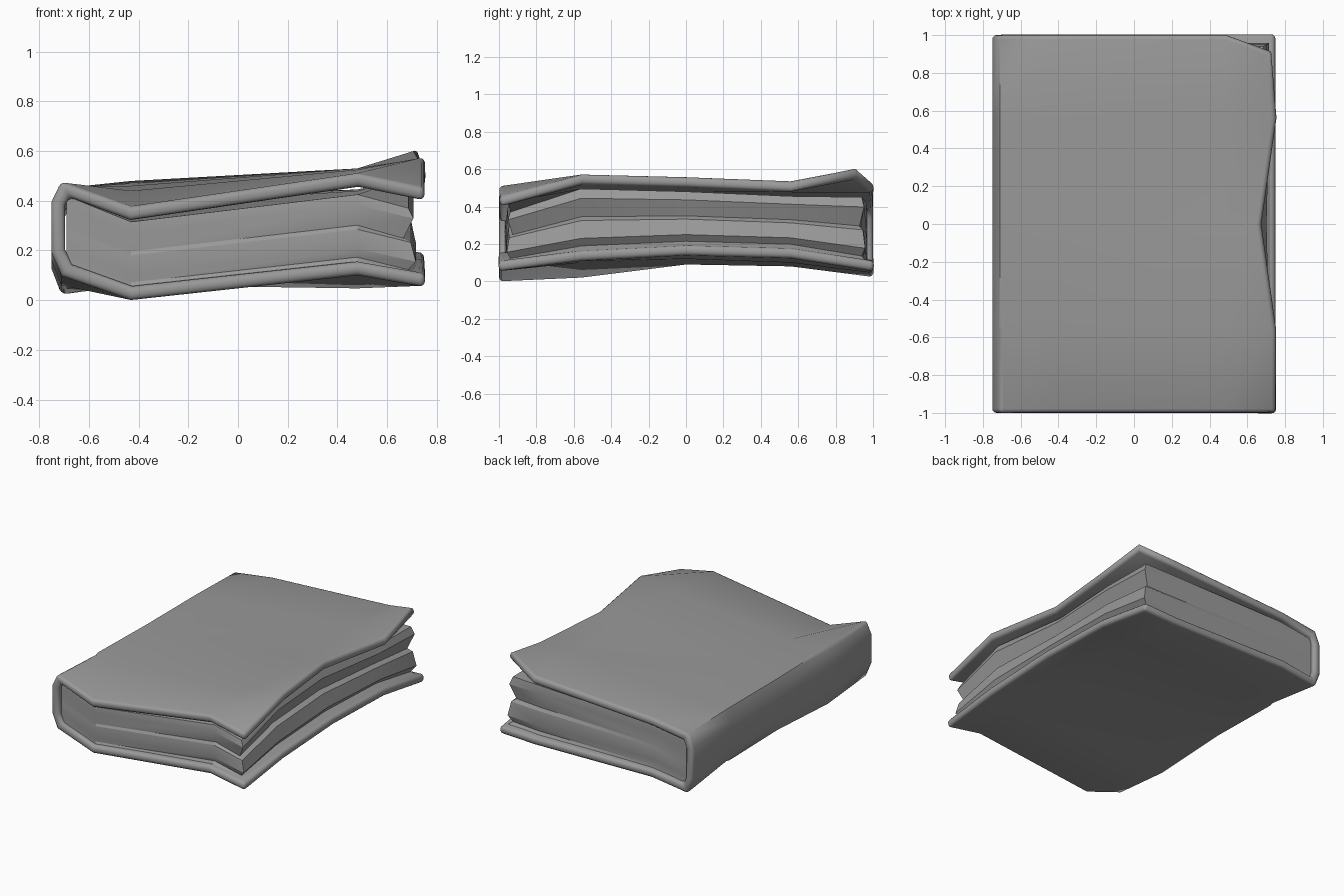
import bpy, bmesh
from math import radians

cube = bpy.data.objects.get("Cube")
if cube:
    bpy.data.objects.remove(cube, do_unlink=True)


def material(name, rgb):
    m = bpy.data.materials.new(name)
    m.use_nodes = True
    m.diffuse_color = (*rgb, 1)
    m.node_tree.nodes["Principled BSDF"].inputs["Base Color"].default_value = (*rgb, 1)
    return m


grey = material("worn grey", (0.32, 0.32, 0.32))


def make_object(name, bm):
    bmesh.ops.recalc_face_normals(bm, faces=bm.faces)
    mesh = bpy.data.meshes.new(name)
    bm.to_mesh(mesh)
    bm.free()
    ob = bpy.data.objects.new(name, mesh)
    bpy.context.collection.objects.link(ob)
    mesh.materials.append(grey)
    bpy.ops.object.select_all(action='DESELECT')
    ob.select_set(True)
    bpy.context.view_layer.objects.active = ob
    return ob


# Heights of the warped boards at each station along the spine,
# taken at the columns from the spine to the open edge
stations = [-1, -0.56, 0, 0.56, 1]
columns = [-0.71, -0.43, 0.48, 0.75]
lower = [(.10, .00, .10, .05), (.06, .02, .10, .11), (.09, .09, .12, .14),
         (.08, .08, .10, .125), (.02, .06, .045, .055)]
upper = [(.48, .375, .51, .45), (.46, .44, .525, .575), (.45, .46, .53, .56),
         (.45, .47, .53, .535), (.44, .48, .53, .61)]

# Cover: one bent sheet running under, around the spine and over
bm = bmesh.new()
rows = []
for y, low, high in zip(stations, lower, upper):
    outline = [(x, y, z) for x, z in zip(columns, low)][::-1]
    rise = high[0] - low[0]
    outline += [(-0.75, y, low[0] + rise * f) for f in (0.25, 0.5, 0.78)]
    outline += [(x, y, z) for x, z in zip(columns, high)]
    rows.append([bm.verts.new(p) for p in outline])
rows[2][-1].co.x = 0.67                       # worn dip in the open edge
rows[4][-1].co.x, rows[4][-1].co.y = 0.72, 0.91   # curled corner
for a, b in zip(rows, rows[1:]):
    for i in range(len(a) - 1):
        bm.faces.new((a[i], a[i + 1], b[i + 1], b[i]))
cover = make_object("cover", bm)
# make sure the sheet thickens toward the pages
if cover.data.polygons[4].normal.x > 0:
    cover.data.flip_normals()
solid = cover.modifiers.new("Board thickness", 'SOLIDIFY')
solid.thickness = 0.055
solid.offset = -1
solid.use_even_offset = True
bevel = cover.modifiers.new("Rounded rim", 'BEVEL')
bevel.width = 0.022
bevel.segments = 3
bevel.limit_method = 'ANGLE'
bevel.angle_limit = radians(70)
bpy.ops.object.shade_smooth_by_angle(angle=radians(50))

# Page block: a lattice of stations, columns and layers, skinned on the outside
layers = [0, 0.1, 0.22, 0.5, 0.56, 0.85, 1]
recess = [0.0, 0.05, 0.02, 0.04, 0.07, 0.03, 0.05]
bm = bmesh.new()
grid = {}
for j, y in enumerate(stations):
    for i, x in enumerate(columns):
        bottom = lower[j][i] + 0.045
        top = upper[j][i] - (0.06, 0.06, 0.085, 0.08)[i]
        if i == 3 and j == 4:
            top = 0.45
        for k, t in enumerate(layers):
            open_side = (x + 0.71) / 1.46
            inset = 0.03 + recess[k] * 0.6 * open_side
            px = x + (0.02 if i == 0 else 0)
            if i == 3:
                px = 0.735 - recess[k] - (0.06 * t if j == 2 else 0)
            py = y * (1 - inset) if abs(y) == 1 else y
            grid[j, i, k] = bm.verts.new((px, py, bottom + (top - bottom) * t))


def skin(size_a, size_b, key):
    for a in range(size_a - 1):
        for b in range(size_b - 1):
            corners = ((a, b), (a + 1, b), (a + 1, b + 1), (a, b + 1))
            bm.faces.new([grid[key(*c)] for c in corners])


nj, ni, nk = len(stations), len(columns), len(layers)
for j in (0, nj - 1):
    skin(ni, nk, lambda a, b: (j, a, b))
for i in (0, ni - 1):
    skin(nj, nk, lambda a, b: (a, i, b))
for k in (0, nk - 1):
    skin(nj, ni, lambda a, b: (a, b, k))
make_object("page_block", bm)
bpy.ops.object.shade_smooth_by_angle(angle=radians(20))
